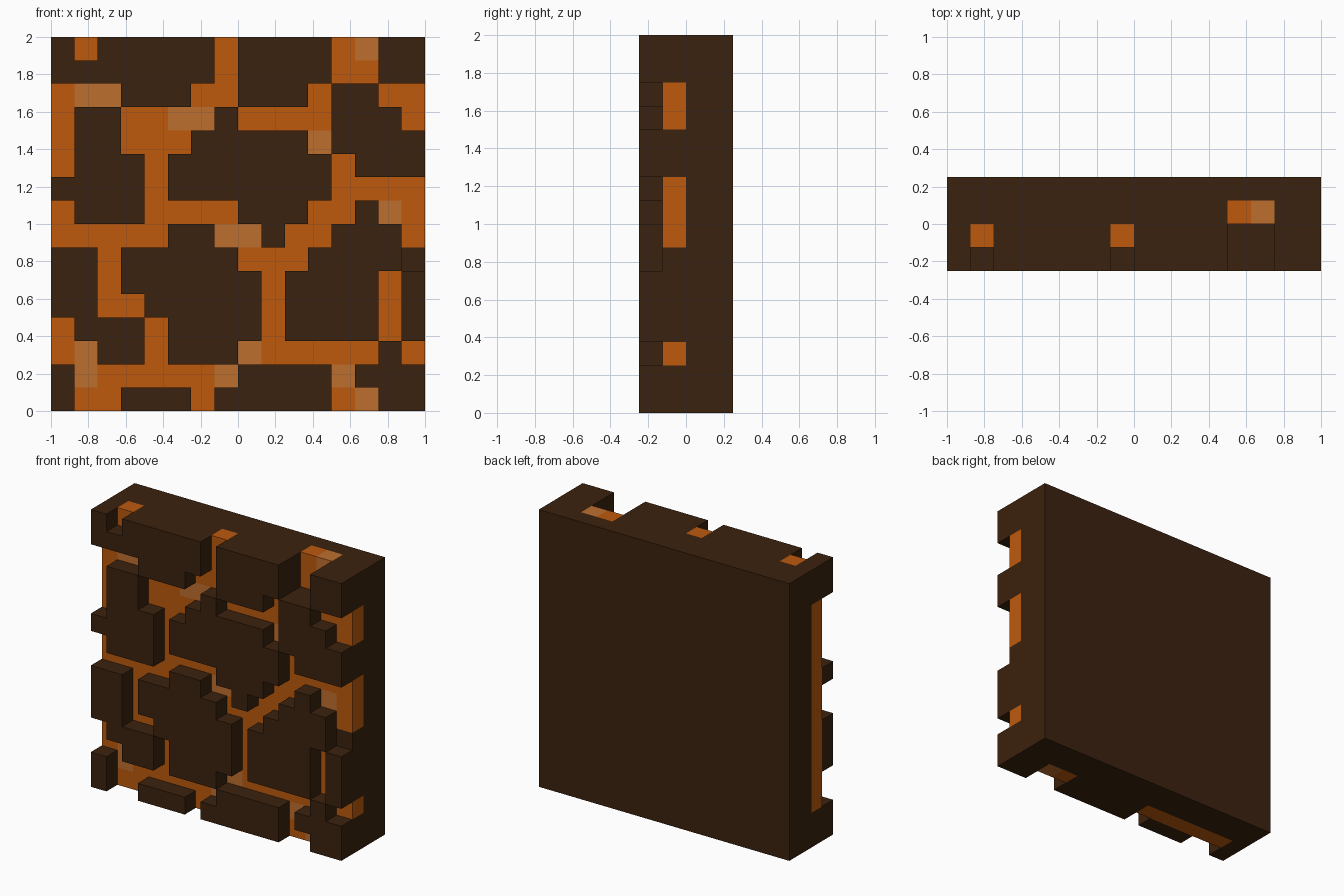
import bpy
import bmesh
from mathutils import Vector

if "Cube" in bpy.data.objects:
    bpy.data.objects.remove(bpy.data.objects["Cube"], do_unlink=True)


def make_material(name, rgb):
    mat = bpy.data.materials.new(name)
    mat.use_nodes = True
    mat.diffuse_color = (*rgb, 1)
    bsdf = mat.node_tree.nodes["Principled BSDF"]
    bsdf.inputs["Base Color"].default_value = (*rgb, 1)
    bsdf.inputs["Roughness"].default_value = 0.9
    return mat


MATERIALS = [
    make_material("dark brown rock", (0.0437, 0.0160, 0.0044)),
    make_material("orange lava", (0.508, 0.102, 0.004)),
    make_material("pale orange lava", (0.515, 0.156, 0.028)),
]

# Front plan, top row first: # raised crust, o lava, l pale lava,
# d recessed rock, O and L lava recessed one step deeper
PLAN = [
    "#o#####o####OL##",
    "#######o####OO##",
    "oll###oo###o##oo",
    "o##ooll#oooo###o",
    "o##ooo#####l####",
    "o###o#######o###",
    "####o#######oooo",
    "o###oooo###oo#lo",
    "ooooo##ll#oo###o",
    "##o#####ooo####d",
    "##o######o####o#",
    "##oo#####o####o#",
    "o###o####o####o#",
    "ol##o###looooo#o",
    "#loooool####l###",
    "#oo###o#####ol##",
]
N = 16        # cells per side
LAYERS = 4    # steps of thickness, front to back
S = 2 / N     # size of one step


def depth(col, row):
    """Number of layers missing in front of a cell."""
    return {"#": 0, "O": 2, "L": 2}.get(PLAN[row][col], 1)


def solid(col, layer, row):
    inside = 0 <= col < N and 0 <= row < N and 0 <= layer < LAYERS
    return inside and layer >= depth(col, row)


def colour(col, layer, row):
    """Lava shows on the first solid step of a groove."""
    key = PLAN[row][col].lower()
    if key in "ol" and layer == depth(col, row):
        return 1 if key == "o" else 2
    # Lava seams run on behind the crust along the left-hand and bottom edges
    if layer == 1 and ((col == 0 and 2 <= row <= 13) or (row == 15 and 1 <= col <= 6)):
        return 1
    return 0


DIRECTIONS = [Vector(d) for d in
              ((1, 0, 0), (-1, 0, 0), (0, 1, 0), (0, -1, 0), (0, 0, 1), (0, 0, -1))]


def build_layers(name, layers):
    """Stack of stepped blocks made of outer faces only."""
    bm = bmesh.new()
    for layer in layers:
        for row in range(N):
            for col in range(N):
                if not solid(col, layer, row):
                    continue
                centre = Vector((-1 + (col + 0.5) * S,
                                 -0.25 + (layer + 0.5) * S,
                                 2 - (row + 0.5) * S))
                for n in DIRECTIONS:
                    if solid(col + int(n.x), layer + int(n.y), row - int(n.z)):
                        continue
                    u = Vector((n.y, n.z, n.x))
                    v = n.cross(u)
                    corners = [centre + (n + a * u + b * v) * S / 2
                               for a, b in ((-1, -1), (1, -1), (1, 1), (-1, 1))]
                    face = bm.faces.new([bm.verts.new(c) for c in corners])
                    face.material_index = colour(col, layer, row)
    bmesh.ops.remove_doubles(bm, verts=bm.verts, dist=0.001)
    mesh = bpy.data.meshes.new(name)
    bm.to_mesh(mesh)
    bm.free()
    for mat in MATERIALS:
        mesh.materials.append(mat)
    obj = bpy.data.objects.new(name, mesh)
    bpy.context.collection.objects.link(obj)
    return obj


# Raised crust plates, lava bed in the grooves, solid rock behind
build_layers("crust_plates", [0])
build_layers("lava_bed", [1])
build_layers("back_slab", [2, 3])
